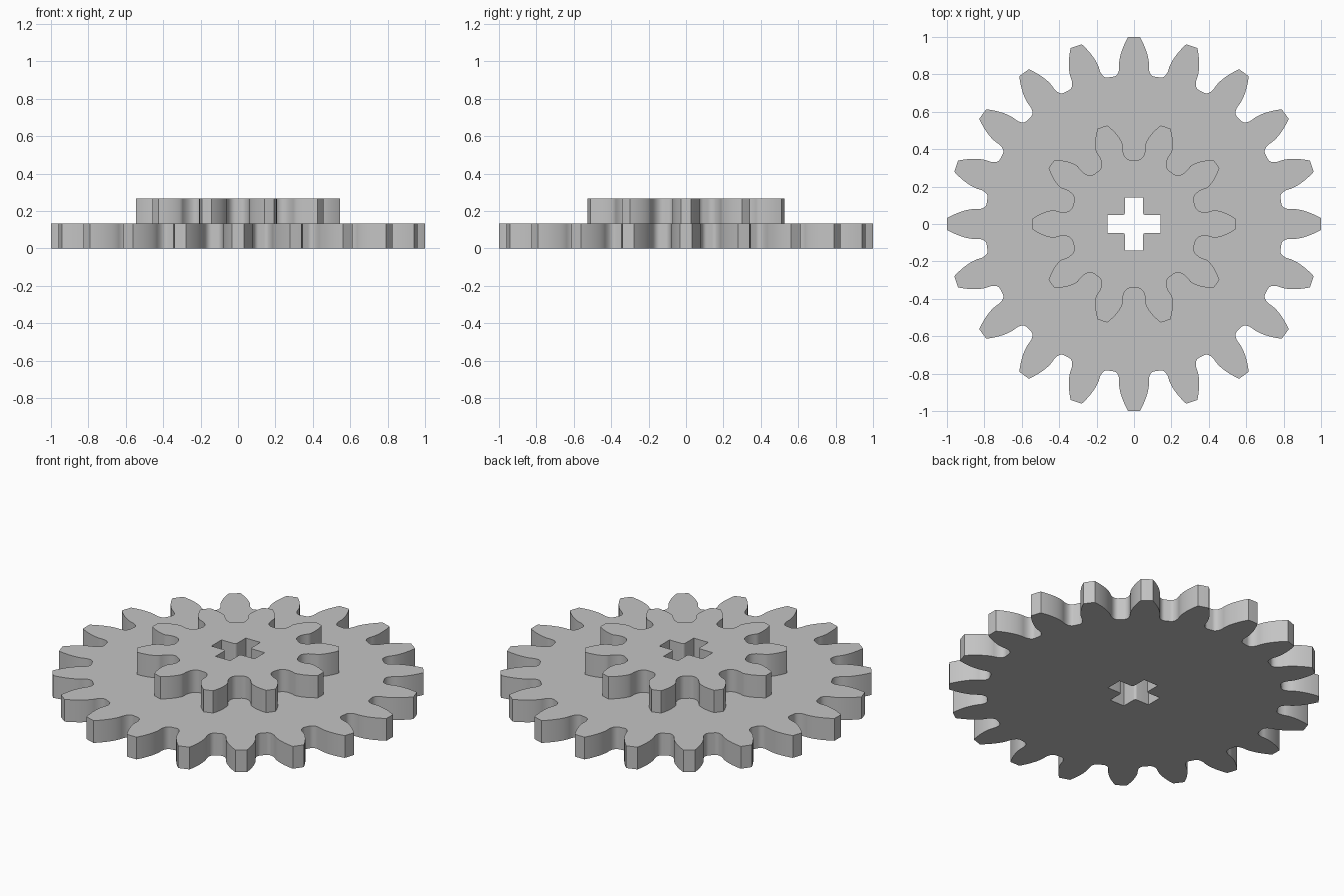
import bpy, bmesh
from math import acos, atan2, cos, hypot, pi, radians, sin, sqrt, tan

cube = bpy.data.objects.get("Cube")
if cube:
    bpy.data.objects.remove(cube, do_unlink=True)

MODULE = 1 / 11
PRESSURE = radians(20)
THICKNESS = 0.1325

grey = bpy.data.materials.new("light_grey")
grey.use_nodes = True
colour = (0.55, 0.55, 0.55, 1)
grey.diffuse_color = colour
grey.node_tree.nodes["Principled BSDF"].inputs["Base Color"].default_value = colour


def involute_half_angle(r, teeth):
    """Half the angle a tooth spans at radius r on its involute flank."""
    pitch = MODULE * teeth / 2
    a = acos(min(1, pitch * cos(PRESSURE) / r))
    return pi / (2 * teeth) + tan(PRESSURE) - PRESSURE - tan(a) + a


def tooth_flank(teeth):
    """(radius, half angle) pairs from root to tip: rack-cut fillet, then involute."""
    pitch = MODULE * teeth / 2
    tip = pitch + MODULE
    base = pitch * cos(PRESSURE)
    rho = 0.2 * MODULE
    depth = 1.25 * MODULE - rho
    offset = pi * MODULE / 4 - depth * tan(PRESSURE) - rho / cos(PRESSURE)
    flank = []
    start = base
    for i in range(200):
        x = i * 0.15 * MODULE
        k = 1 + rho / hypot(x, depth)
        px, py = x * k, pitch - depth * k
        r = hypot(px, py)
        half = pi / teeth - atan2(px, py) + (x - offset) / pitch
        if r > base and half >= involute_half_angle(r, teeth):
            start = r
            break
        flank.append((r, half))
    steps = 9
    for i in range(steps + 1):
        r = start + (tip - start) * i / steps
        flank.append((r, involute_half_angle(r, teeth)))
    return flank


def gear_outline(teeth):
    flank = tooth_flank(teeth)
    tooth = [(r, -a) for r, a in flank] + [(flank[-1][0], 0)]
    tooth += [(r, a) for r, a in reversed(flank)]
    return [(r * cos(a + t * 2 * pi / teeth), r * sin(a + t * 2 * pi / teeth))
            for t in range(teeth) for r, a in tooth]


def cross_outline(reach=0.142, half=0.048, fillet=0.014):
    """Cross-shaped axle hole with rounded inner corners."""
    c = half + fillet
    quarter = [(reach, -half), (reach, half)]
    for i in range(5):
        a = -pi / 2 - i * pi / 8
        quarter.append((c + fillet * cos(a), c + fillet * sin(a)))
    points = []
    for q in range(4):
        s, k = sin(q * pi / 2), cos(q * pi / 2)
        points += [(x * k - y * s, x * s + y * k) for x, y in quarter]
    return points


def make_gear(name, teeth, z):
    # Filled outline with the axle hole, extruded to a plate
    curve = bpy.data.curves.new(name + "_outline", "CURVE")
    curve.dimensions = "2D"
    curve.fill_mode = "BOTH"
    curve.extrude = THICKNESS / 2
    for points in (gear_outline(teeth), cross_outline()):
        spline = curve.splines.new("POLY")
        spline.points.add(len(points) - 1)
        for p, (x, y) in zip(spline.points, points):
            p.co = (x, y, 0, 1)
        spline.use_cyclic_u = True
    helper = bpy.data.objects.new(name + "_outline", curve)
    bpy.context.collection.objects.link(helper)
    bpy.context.view_layer.update()
    evaluated = helper.evaluated_get(bpy.context.evaluated_depsgraph_get())
    mesh = bpy.data.meshes.new_from_object(evaluated)
    bpy.data.objects.remove(helper, do_unlink=True)

    bm = bmesh.new()
    bm.from_mesh(mesh)
    bmesh.ops.remove_doubles(bm, verts=bm.verts, dist=0.0001)
    bmesh.ops.recalc_face_normals(bm, faces=bm.faces)
    bmesh.ops.translate(bm, verts=bm.verts, vec=(0, 0, z + THICKNESS / 2))
    bm.to_mesh(mesh)
    bm.free()
    mesh.name = name
    mesh.materials.clear()
    mesh.materials.append(grey)
    gear = bpy.data.objects.new(name, mesh)
    bpy.context.collection.objects.link(gear)
    bpy.ops.object.select_all(action="DESELECT")
    gear.select_set(True)
    bpy.context.view_layer.objects.active = gear
    bpy.ops.object.shade_smooth_by_angle(angle=radians(30))


make_gear("large_gear", 20, 0)
make_gear("small_gear", 10, THICKNESS)
